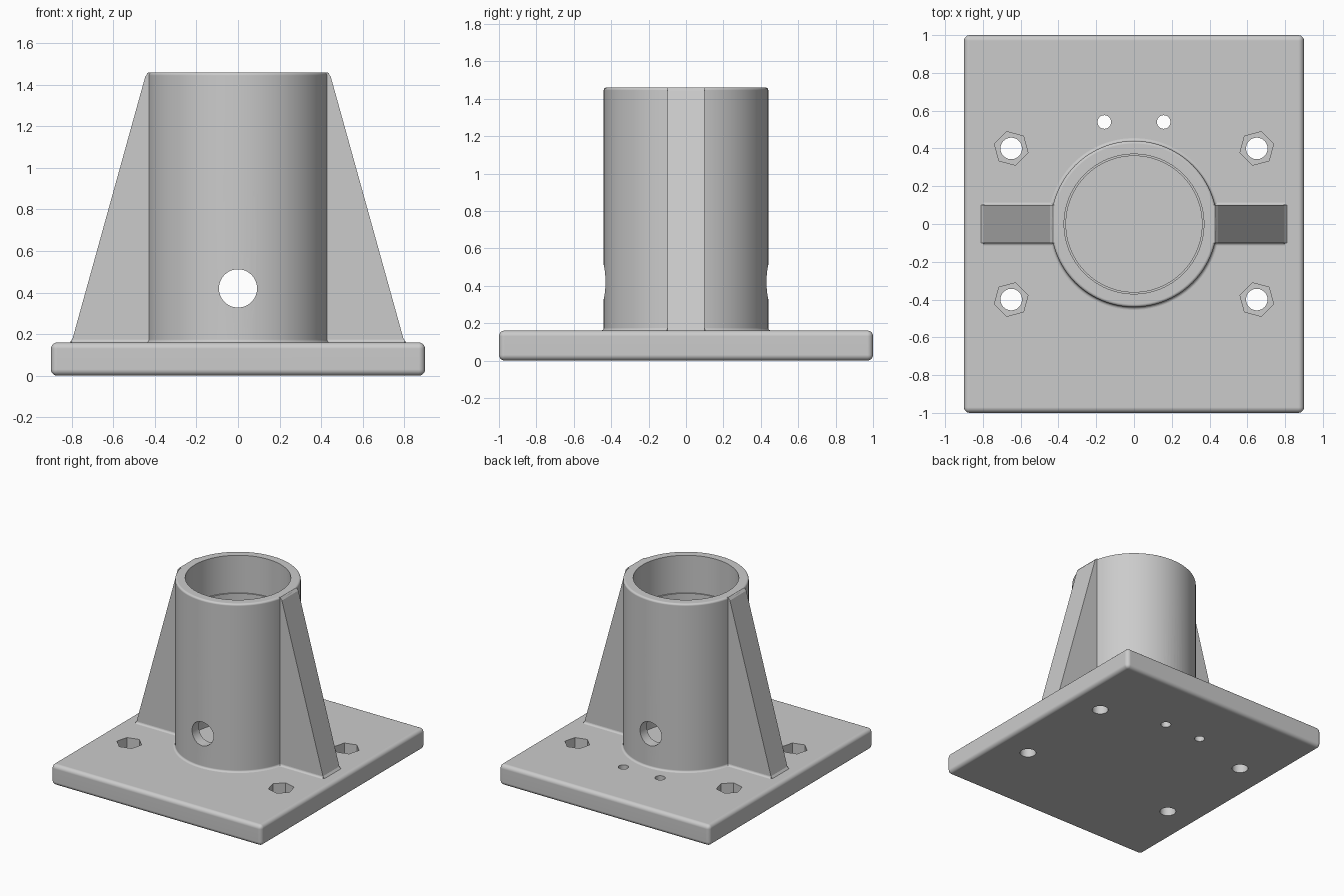
import bpy, bmesh
from math import radians, pi, cos, sin
from mathutils import Matrix, Vector

cube = bpy.data.objects.get("Cube")
if cube:
    bpy.data.objects.remove(cube, do_unlink=True)

grey = bpy.data.materials.new("plain grey")
grey.use_nodes = True
COLOUR = (0.6, 0.6, 0.6, 1)
grey.diffuse_color = COLOUR
grey.node_tree.nodes["Principled BSDF"].inputs["Base Color"].default_value = COLOUR

PLATE_TOP, TOP = 0.16, 1.46
OUTER, BORE, LOWER_BORE = 0.44, 0.37, 0.36
RIB_HALF = 0.1


def make_object(name, bm):
    bmesh.ops.recalc_face_normals(bm, faces=bm.faces)
    mesh = bpy.data.meshes.new(name)
    bm.to_mesh(mesh)
    bm.free()
    mesh.materials.append(grey)
    ob = bpy.data.objects.new(name, mesh)
    bpy.context.collection.objects.link(ob)
    return ob


def activate(ob):
    bpy.ops.object.select_all(action='DESELECT')
    ob.select_set(True)
    bpy.context.view_layer.objects.active = ob


def rod(centre, radius, length, sides=48, turn=0.0, axis='Z'):
    """Round or hexagonal cutter, centred on a point."""
    bm = bmesh.new()
    place = Matrix.Translation(centre)
    if axis == 'Y':
        place = place @ Matrix.Rotation(pi / 2, 4, 'X')
    bmesh.ops.create_cone(bm, cap_ends=True, segments=sides, radius1=radius,
                          radius2=radius, depth=length,
                          matrix=place @ Matrix.Rotation(turn, 4, 'Z'))
    ob = make_object("cutter", bm)
    ob.hide_render = True
    return ob


def cut(ob, cutters):
    for cutter in cutters:
        activate(ob)
        mod = ob.modifiers.new("cut", 'BOOLEAN')
        mod.operation, mod.solver, mod.object = 'DIFFERENCE', 'EXACT', cutter
        bpy.ops.object.modifier_apply(modifier=mod.name)
        bpy.data.objects.remove(cutter, do_unlink=True)


def smooth(ob):
    activate(ob)
    bpy.ops.object.shade_smooth_by_angle(angle=radians(35))
    mod = ob.modifiers.new("flat face normals", 'WEIGHTED_NORMAL')
    mod.keep_sharp = True


def prism(name, outline, direction):
    """Extrude a closed outline of 3D points."""
    bm = bmesh.new()
    face = bm.faces.new([bm.verts.new(p) for p in outline])
    out = bmesh.ops.extrude_face_region(bm, geom=[face], use_keep_orig=True)
    verts = [g for g in out["geom"] if isinstance(g, bmesh.types.BMVert)]
    bmesh.ops.translate(bm, verts=verts, vec=Vector(direction))
    return make_object(name, bm)


def quarter(cx, cz, r, start, steps=5):
    """Points on a quarter circle, counter-clockwise from start."""
    angles = [start + i * pi / 2 / steps for i in range(steps + 1)]
    return [(cx + r * cos(a), cz + r * sin(a)) for a in angles]


# Base plate with rounded edges
bm = bmesh.new()
bmesh.ops.create_cube(bm, size=1, matrix=Matrix.Translation((0, 0, PLATE_TOP / 2))
                      @ Matrix.Diagonal((1.8, 2, PLATE_TOP, 1)))
bmesh.ops.bevel(bm, geom=bm.edges[:], offset=0.03, segments=5,
                profile=0.5, affect='EDGES')
plate = make_object("base_plate", bm)

# Bolt holes with hexagonal nut pockets, and two small holes at the back
cutters = []
for sx in (-1, 1):
    for sy in (-1, 1):
        x, y = 0.65 * sx, 0.4 * sy
        cutters.append(rod((x, y, 0.08), 0.057, 0.5))
        cutters.append(rod((x, y, PLATE_TOP), 0.092, 0.16, 6, radians(-15 * sx * sy)))
    cutters.append(rod((0.157 * sx, 0.54, 0.08), 0.036, 0.5, 32))
cut(plate, cutters)
smooth(plate)

# Socket tube: lathed wall with foot fillet, rounded rim and a stepped bore
R = 0.015
profile = [(0, 0.12), (OUTER + R, 0.12)]
profile += quarter(OUTER + R, PLATE_TOP + R, R, pi)[::-1]
profile += quarter(OUTER - R, TOP - R, R, 0)
profile += [(BORE, TOP), (BORE, 1.17), (LOWER_BORE, 1.17),
            (LOWER_BORE, PLATE_TOP + 0.01), (0, PLATE_TOP + 0.01)]
bm = bmesh.new()
verts = [bm.verts.new((x, 0, z)) for x, z in profile]
edges = [bm.edges.new(pair) for pair in zip(verts, verts[1:])]
bmesh.ops.spin(bm, geom=verts + edges, cent=(0, 0, 0), axis=(0, 0, 1),
               angle=2 * pi, steps=96, use_merge=False)
bmesh.ops.remove_doubles(bm, verts=bm.verts, dist=0.0005)
tube = make_object("socket_tube", bm)

# Cross pin hole through both walls
cut(tube, [rod((0, 0, 0.42), 0.092, 1.2, axis='Y')])
smooth(tube)

# Tapered side ribs with fillets along their feet
for side, sx in (("left", 1), ("right", -1)):
    outline = [(0.4, 0.12), (0.81, 0.12), (0.81, PLATE_TOP), (0.797, 0.175),
               (0.446, 1.44), (0.43, TOP), (0.4, TOP)]
    prism(side + "_rib", [(sx * x, -RIB_HALF, z) for x, z in outline],
          (0, 2 * RIB_HALF, 0))
    for end, sy in (("front", -1), ("back", 1)):
        foot = [(RIB_HALF - 0.01, PLATE_TOP - 0.01)]
        foot += quarter(RIB_HALF + R, PLATE_TOP + R, R, pi)
        fillet = prism(f"{side}_rib_{end}_fillet",
                       [(sx * 0.41, sy * y, z) for y, z in foot],
                       (sx * 0.39, 0, 0))
        smooth(fillet)
